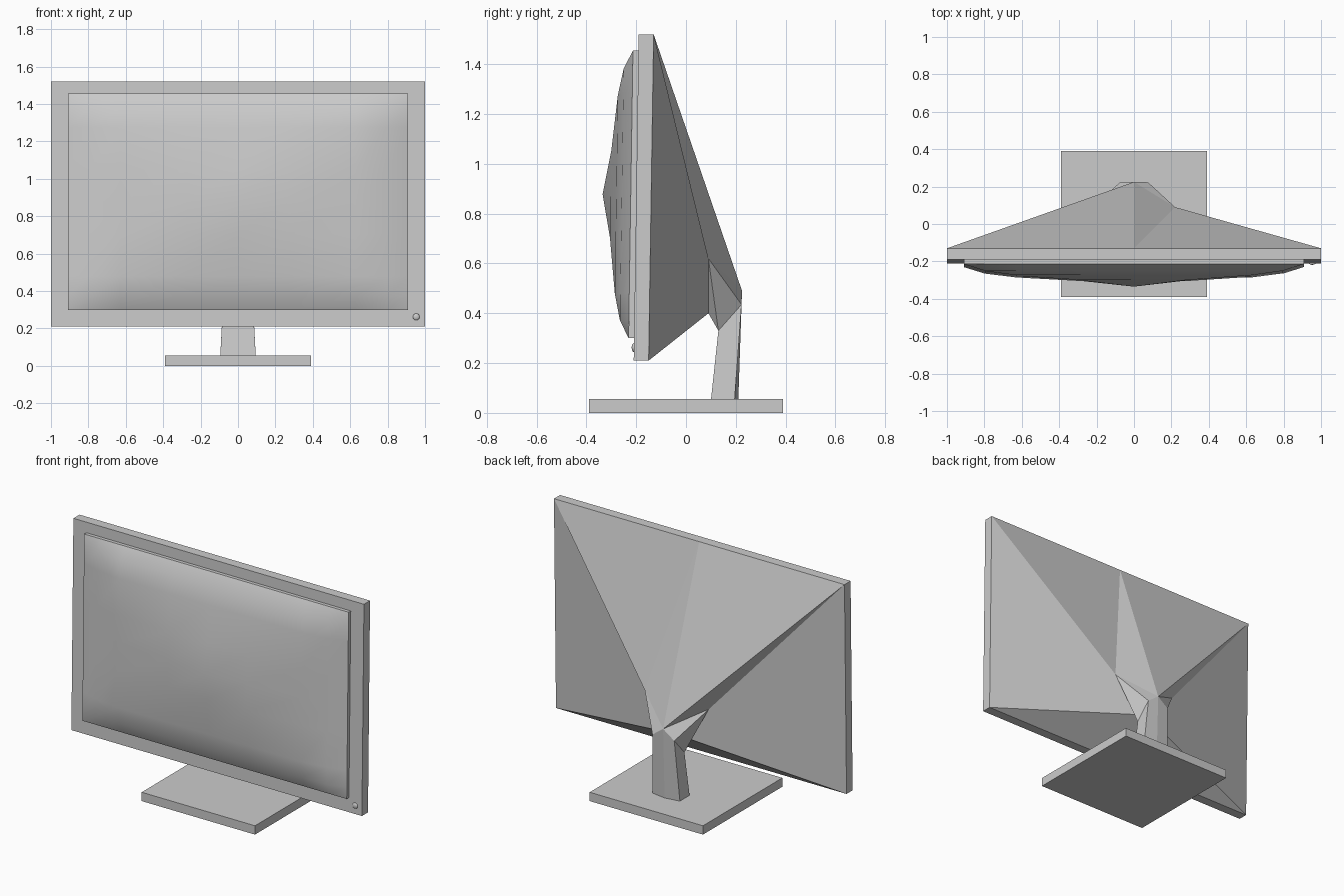
import bpy, bmesh
from mathutils import Vector

if "Cube" in bpy.data.objects:
    bpy.data.objects.remove(bpy.data.objects["Cube"])


def make_mesh(name, faces, smooth=False):
    """Build an object from faces given as lists of coordinates, welding shared points."""
    bm = bmesh.new()
    for f in faces:
        bm.faces.new([bm.verts.new(p) for p in f])
    bmesh.ops.remove_doubles(bm, verts=bm.verts, dist=0.0005)
    bmesh.ops.recalc_face_normals(bm, faces=bm.faces)
    for f in bm.faces:
        f.smooth = smooth
    me = bpy.data.meshes.new(name)
    bm.to_mesh(me)
    bm.free()
    ob = bpy.data.objects.new(name, me)
    bpy.context.collection.objects.link(ob)
    return ob


def side(p, s):
    return (p[0] * s, p[1], p[2])


Z0, Z1 = 0.21, 1.52


def front_y(z):
    """The slightly tilted front plane of the panel."""
    return -0.21 + 0.02 * (z - Z0) / (Z1 - Z0)


# base plate
bpy.ops.mesh.primitive_cube_add(size=1, location=(0, 0, 0.0275))
base = bpy.context.object
base.name = "base_plate"
base.scale = (0.78, 0.78, 0.055)

# bezel: front ring and outer rim
SX, SZ0, SZ1 = 0.91, 0.30, 1.455


def rect(hx, z0, z1, dy):
    return [(x, front_y(z) + dy, z)
            for x, z in ((-hx, z0), (hx, z0), (hx, z1), (-hx, z1))]


rings = [rect(1, Z0, Z1, 0.06), rect(1, Z0, Z1, 0),
         rect(SX, SZ0, SZ1, 0), rect(SX, SZ0, SZ1, 0.02)]
make_mesh("bezel", [[a[i], a[(i + 1) % 4], b[(i + 1) % 4], b[i]]
                    for a, b in zip(rings, rings[1:]) for i in range(4)])

# bulging screen: nested rectangular steps rising to the centre
steps = [(0, 0.135), (0.3, 0.103), (0.69, 0.08), (0.875, 0.058), (1, 0.022)]
height = dict(steps)
marks = sorted({t * s for t, _ in steps for s in (1, -1)})


def screen_point(u, v, h=None):
    z = (SZ0 + SZ1) / 2 + v * (SZ1 - SZ0) / 2
    if h is None:
        h = height[max(abs(u), abs(v))]
    return (u * SX, front_y(z) - h, z)


faces = []
for u0, u1 in zip(marks, marks[1:]):
    for v0, v1 in zip(marks, marks[1:]):
        faces.append([screen_point(*c) for c in ((u0, v0), (u1, v0), (u1, v1), (u0, v1))])
    for s in (1, -1):
        faces.append([screen_point(u0, s), screen_point(u1, s),
                      screen_point(u1, s, 0), screen_point(u0, s, 0)])
        faces.append([screen_point(s, u0), screen_point(s, u1),
                      screen_point(s, u1, 0), screen_point(s, u0, 0)])
screen = make_mesh("screen", faces, smooth=True)
bpy.ops.object.select_all(action='DESELECT')
screen.select_set(True)
bpy.context.view_layer.objects.active = screen
bpy.ops.object.shade_smooth_by_angle(angle=0.8)

# faceted rear housing flowing into the neck
top, bottom = (1, -0.13, Z1), (1, -0.15, Z0)
top_mid, peak = (0, -0.13, Z1), (0, 0.225, 0.49)
shoulder, under = (0.22, 0.09, 0.62), (0.07, 0.09, 0.40)
neck_back, neck_front = (0.075, 0.223, 0.435), (0.08, 0.13, 0.33)
foot_back, foot_front, foot_mid = (0.095, 0.195, 0.05), (0.095, 0.10, 0.05), (0, 0.21, 0.05)

faces = [[top_mid, top, shoulder], [top_mid, shoulder, peak],
         [top_mid, side(top, -1), peak], [side(top, -1), side(shoulder, -1), peak]]
for s in (1, -1):
    for f in ([top, bottom, under, shoulder],
              [shoulder, peak, neck_back],
              [shoulder, neck_back, neck_front],
              [shoulder, neck_front, under],
              [peak, foot_mid, foot_back, neck_back],
              [neck_back, foot_back, foot_front, neck_front]):
        faces.append([side(p, s) for p in f])
for a, b in ((bottom, under), (under, neck_front), (neck_front, foot_front)):
    faces.append([a, side(a, -1), side(b, -1), b])
faces.append([foot_front, foot_back, foot_mid, side(foot_back, -1), side(foot_front, -1)])
make_mesh("rear_housing_and_neck", faces)

# power button
bpy.ops.mesh.primitive_uv_sphere_add(segments=16, ring_count=8, radius=0.018,
                                     location=(0.953, front_y(0.262), 0.262))
button = bpy.context.object
button.name = "power_button"
button.scale = (1, 0.5, 1)
bpy.ops.object.shade_smooth()
